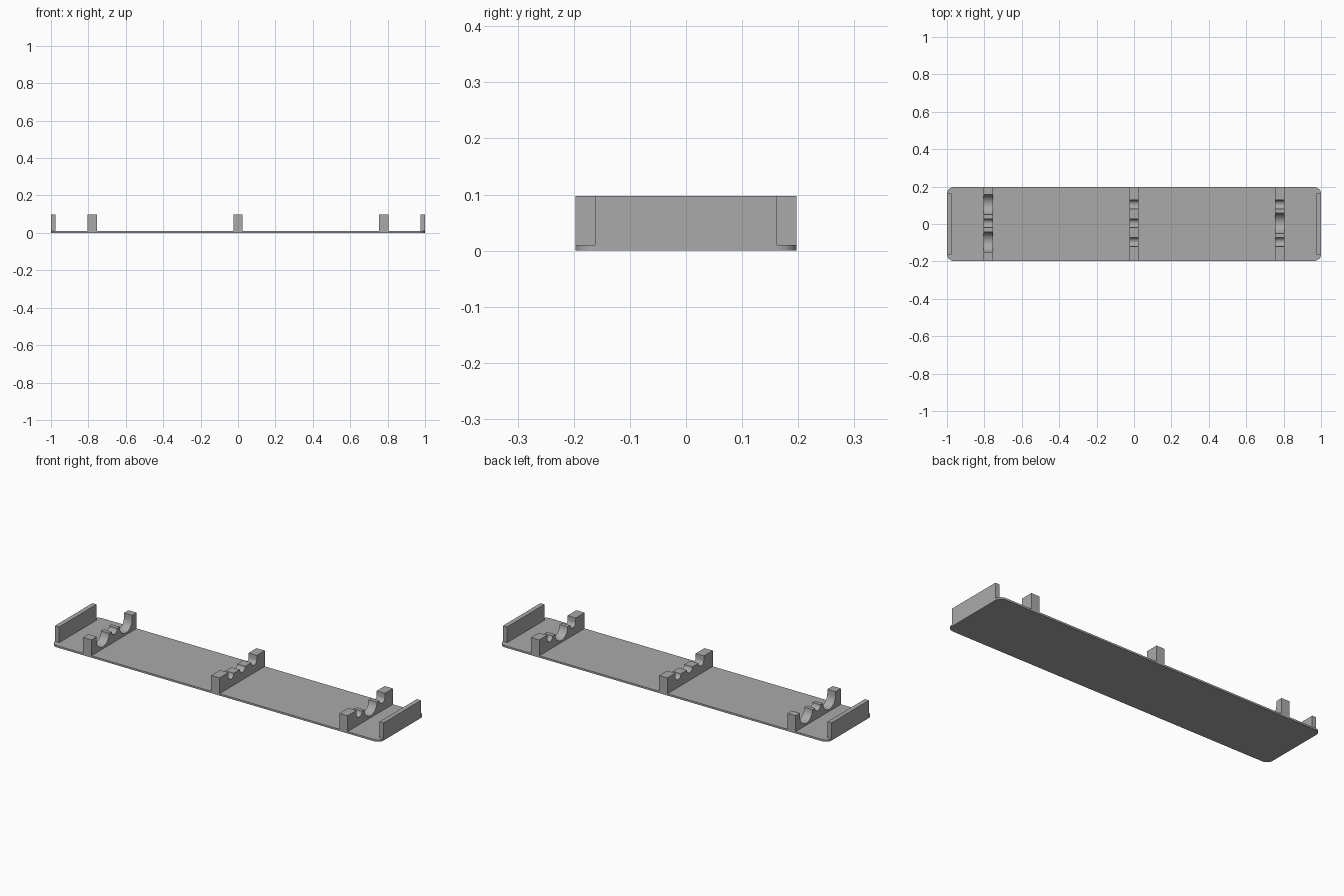
import bpy
import bmesh
import math

if "Cube" in bpy.data.objects:
    bpy.data.objects.remove(bpy.data.objects["Cube"], do_unlink=True)

grey = bpy.data.materials.new("mid grey")
grey.use_nodes = True
COLOUR = (0.4, 0.4, 0.4, 1)
grey.diffuse_color = COLOUR
grey.node_tree.nodes["Principled BSDF"].inputs["Base Color"].default_value = COLOUR

HALF_Y = 0.197
BASE = 0.01
TOP = 0.097


def extrude(name, outline, offset):
    """Make a solid by sweeping a flat outline along an offset."""
    bm = bmesh.new()
    face = bm.faces.new([bm.verts.new(p) for p in outline])
    swept = bmesh.ops.extrude_face_region(bm, geom=[face])["geom"]
    bmesh.ops.translate(bm, vec=offset, verts=[v for v in swept if isinstance(v, bmesh.types.BMVert)])
    bmesh.ops.recalc_face_normals(bm, faces=bm.faces)
    mesh = bpy.data.meshes.new(name)
    bm.to_mesh(mesh)
    bm.free()
    mesh.materials.append(grey)
    obj = bpy.data.objects.new(name, mesh)
    bpy.context.collection.objects.link(obj)
    bpy.ops.object.select_all(action="DESELECT")
    obj.select_set(True)
    bpy.context.view_layer.objects.active = obj
    bpy.ops.object.shade_smooth_by_angle(angle=math.radians(30))
    return obj


def arc(cu, cv, r, start, end, steps=16):
    angles = [math.radians(start + (end - start) * i / steps) for i in range(steps + 1)]
    return [(cu + r * math.cos(a), cv + r * math.sin(a)) for a in angles]


# Base plate with rounded corners
R = 0.035
plate = []
for sx, sy, start in ((1, 1, 0), (-1, 1, 90), (-1, -1, 180), (1, -1, 270)):
    plate += arc(sx * (1 - R), sy * (HALF_Y - R), R, start, start + 90, 10)
extrude("base_plate", [(x, y, 0) for x, y in plate], (0, 0, BASE))

# Upright wall at each end
for name, x in (("right_end_wall", -1), ("left_end_wall", 0.975)):
    w = HALF_Y - R
    extrude(name, [(x, -w, 0.002), (x, w, 0.002), (x, w, TOP), (x, -w, TOP)], (0.025, 0, 0))

# Cradle ribs: three round grooves each, listed front to back
SMALL, LARGE = 0.0235, 0.054
GROOVE_Y = (-0.096, 0.004, 0.104)
LEDGE = 0.075


def rib(name, x, radii):
    outline = [(HALF_Y, TOP), (HALF_Y, 0.005), (-HALF_Y, 0.005), (-HALF_Y, TOP)]
    first, last = GROOVE_Y[0] - radii[0], GROOVE_Y[2] + radii[2]
    outline.append((first, TOP))
    for y, r in zip(GROOVE_Y, radii):
        outline += arc(y, LEDGE, r, 180, 360)
    outline.append((last, TOP))
    extrude(name, [(x - 0.025, y, z) for y, z in outline], (0.05, 0, 0))


rib("right_rib", -0.78, (LARGE, SMALL, LARGE))
rib("middle_rib", 0, (SMALL, SMALL, SMALL))
rib("left_rib", 0.78, (SMALL, LARGE, SMALL))
